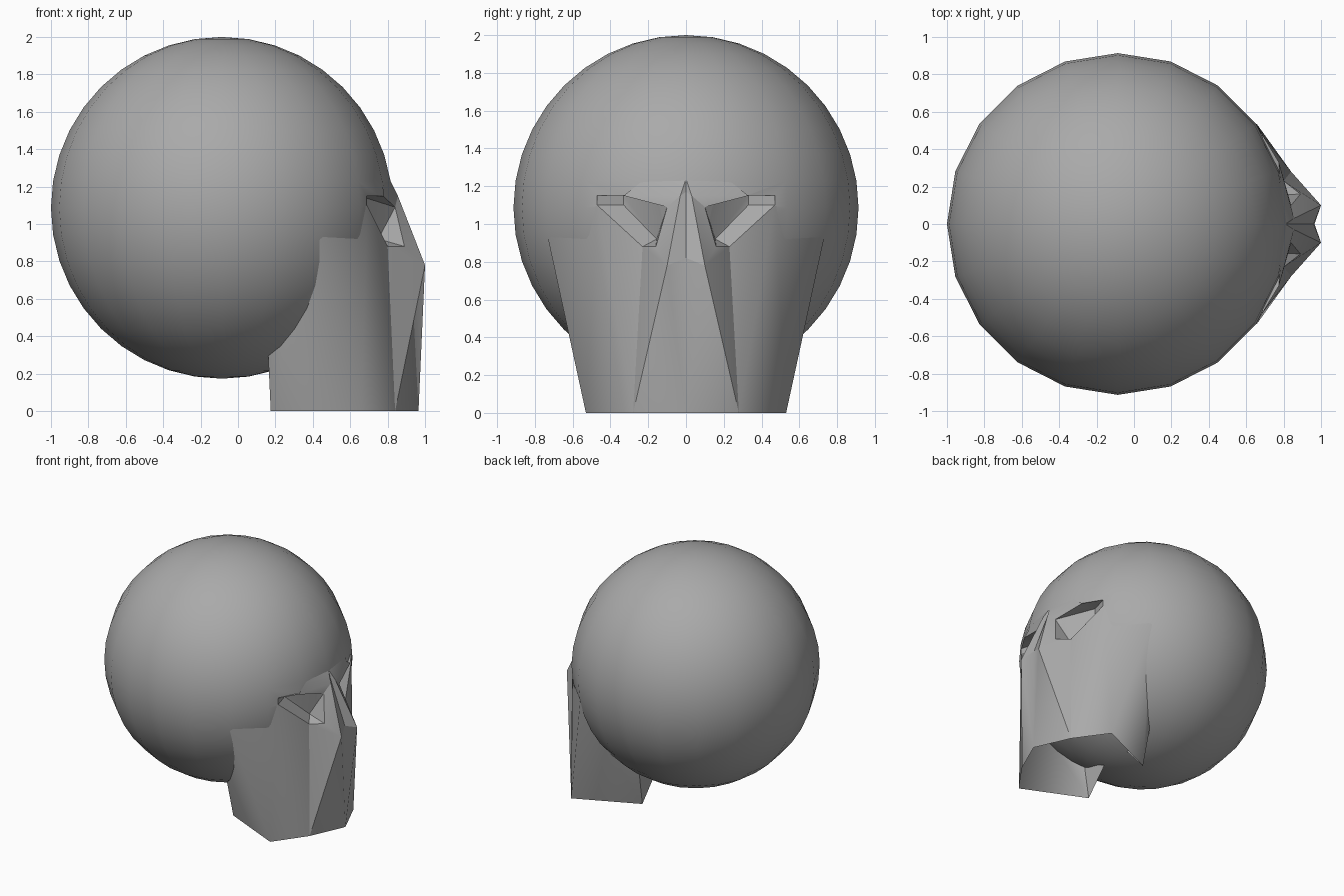
import bpy, bmesh, math
from mathutils import Vector

cube = bpy.data.objects.get("Cube")
if cube:
    bpy.data.objects.remove(cube, do_unlink=True)

grey = bpy.data.materials.new("plain grey")
grey.use_nodes = True
grey.diffuse_color = (0.4, 0.4, 0.4, 1)
grey.node_tree.nodes["Principled BSDF"].inputs["Base Color"].default_value = (0.4, 0.4, 0.4, 1)

# Landmarks of the left half of the face, which looks along +x
P = {
    # nose and brow
    "nose_tip": (1.0, .10, .78), "nose_base": (.96, 0, .82),
    "bridge": (.855, .03, 1.15), "bridge_mid": (.83, 0, 1.17),
    "brow_mid": (.81, 0, 1.24), "brow_side": (.78, .24, 1.22),
    # rim of the eye socket
    "eye_out_top": (.69, .47, 1.15), "eye_out_low": (.69, .47, 1.10),
    "eye_low": (.80, .23, .88), "eye_low_in": (.89, .16, .88),
    "eye_in": (.84, .10, 1.09), "eye_top": (.775, .33, 1.15),
    # bottom of the eye socket
    "deep_top": (.65, .33, 1.15), "deep_low": (.65, .33, 1.10), "deep_in": (.75, .155, .92),
    # jaw
    "chin": (.965, 0, 0), "jaw_front": (.84, .28, 0), "jaw_side": (.66, .53, 0),
    "jaw_back": (.175, .31, 0), "jaw_back_top": (.16, .38, .33),
    "jaw_inner": (.175, .13, .2), "temple": (.44, .73, .92),
}
RIM = "eye_out_top eye_out_low eye_low eye_low_in eye_in eye_top".split()
DEEP = "deep_top deep_low deep_in".split()


def point(name, side):
    x, y, z = P[name]
    return Vector((x, y * side, z))


def add_object(name, bm):
    mesh = bpy.data.meshes.new(name)
    bm.to_mesh(mesh)
    bm.free()
    mesh.materials.append(grey)
    obj = bpy.data.objects.new(name, mesh)
    bpy.context.collection.objects.link(obj)
    return obj


def activate(obj):
    bpy.ops.object.select_all(action="DESELECT")
    obj.select_set(True)
    bpy.context.view_layer.objects.active = obj


def smooth(obj, degrees):
    activate(obj)
    bpy.ops.object.shade_smooth_by_angle(angle=math.radians(degrees))


def shell(name, faces, degrees, hollow=False):
    """Mirrored faces between landmarks, turned outward (or toward the opening)."""
    bm = bmesh.new()
    for side in (1, -1):
        ref = Vector((1.3, .3 * side, 1.1)) if hollow else Vector((.4, 0, .6))
        for names in faces:
            f = bm.faces.new([bm.verts.new(point(n, side)) for n in names.split()])
            f.normal_update()
            toward = f.normal.dot(ref - f.calc_center_median())
            if (toward > 0) != hollow:
                f.normal_flip()
    bmesh.ops.remove_doubles(bm, verts=bm.verts, dist=0.0005)
    obj = add_object(name, bm)
    smooth(obj, degrees)
    return obj


# Round skull
bm = bmesh.new()
bmesh.ops.create_uvsphere(bm, u_segments=20, v_segments=20, radius=.9135)
bmesh.ops.translate(bm, verts=bm.verts, vec=(-.0865, 0, 1.0865))
skull = add_object("skull", bm)

# Hollow the eye sockets out of the skull
for side in (1, -1):
    bm = bmesh.new()
    for n in RIM + DEEP:
        bm.verts.new(point(n, side))
    for n in RIM:
        bm.verts.new(point(n, side) + Vector((.2, 0, 0)))
    hull = bmesh.ops.convex_hull(bm, input=bm.verts)
    spare = {v for v in hull["geom_interior"] + hull["geom_unused"]
             if isinstance(v, bmesh.types.BMVert)}
    bmesh.ops.delete(bm, geom=list(spare), context="VERTS")
    bmesh.ops.recalc_face_normals(bm, faces=bm.faces)
    cutter = add_object("socket_cutter", bm)
    cutter.hide_render = True
    mod = skull.modifiers.new("socket", "BOOLEAN")
    mod.operation = "DIFFERENCE"
    mod.solver = "EXACT"
    mod.object = cutter
    activate(skull)
    bpy.ops.object.modifier_apply(modifier=mod.name)
    bpy.data.objects.remove(cutter, do_unlink=True)
smooth(skull, 30)

# Walls and floor of the sockets
shell("eye_sockets", [
    "eye_out_top eye_out_low deep_low deep_top",
    "eye_out_low eye_low deep_in deep_low",
    "eye_low eye_low_in deep_in",
    "eye_out_top deep_top eye_top",
    "eye_top deep_top eye_in",
    "deep_top deep_low deep_in eye_in",
    "deep_in eye_low_in eye_in",
], 20, hollow=True)

# Ridged nose with a valley down the middle
shell("nose", [
    "bridge bridge_mid nose_base nose_tip",
    "bridge nose_tip eye_low_in eye_in",
    "nose_tip eye_low_in eye_low",
    "nose_tip eye_low jaw_front",
], 20)

# Brow
shell("brow", [
    "bridge eye_in eye_top",
    "bridge eye_top brow_side",
    "bridge brow_side brow_mid",
    "bridge brow_mid bridge_mid",
], 20)

# Chin plate below the nose
shell("chin", ["nose_tip jaw_front chin", "nose_tip chin nose_base"], 60)

# Cheeks and jaw sides, open underneath
shell("cheeks", [
    "jaw_front eye_low eye_out_low",
    "jaw_front eye_out_low jaw_side",
    "jaw_side eye_out_low temple",
    "jaw_side temple jaw_back",
    "jaw_back temple jaw_back_top",
], 85)

# Small flanges closing the back corners of the jaw
shell("jaw_flanges", ["jaw_back jaw_back_top jaw_inner"], 20)
